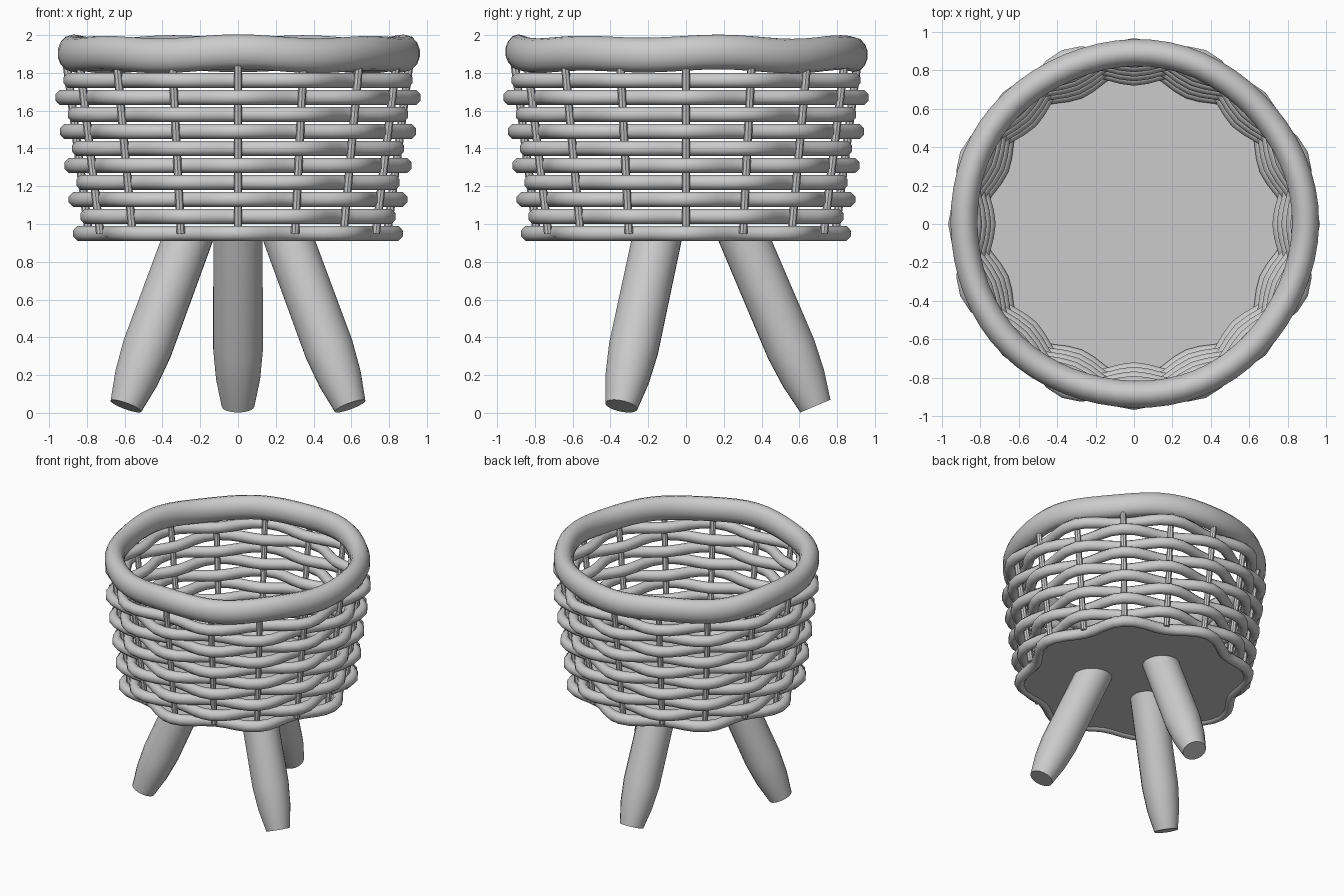
import bpy, bmesh, math
from mathutils import Vector

cube = bpy.data.objects.get("Cube")
if cube:
    bpy.data.objects.remove(cube, do_unlink=True)

grey = bpy.data.materials.new("plain grey")
grey.use_nodes = True
grey.diffuse_color = (0.6, 0.6, 0.6, 1)
grey.node_tree.nodes["Principled BSDF"].inputs["Base Color"].default_value = (0.6, 0.6, 0.6, 1)

STAKES = 16
ROWS = 10
ROW_STEP = 0.09
BASE_Z = 0.95
TAU = math.tau


def wall_radius(z):
    return 0.79 + 0.13 * (z - BASE_Z)


def weave_radius(row, a):
    # in and out of neighbouring stakes, reversed on every other row
    side = 1 if row % 2 == 0 else -1
    return wall_radius(BASE_Z + row * ROW_STEP) + side * 0.045 * math.cos(a * STAKES / 2)


def finish(name, bm, angle=40):
    bmesh.ops.recalc_face_normals(bm, faces=bm.faces)
    mesh = bpy.data.meshes.new(name)
    bm.to_mesh(mesh)
    bm.free()
    obj = bpy.data.objects.new(name, mesh)
    bpy.context.collection.objects.link(obj)
    mesh.materials.append(grey)
    bpy.ops.object.select_all(action="DESELECT")
    obj.select_set(True)
    bpy.context.view_layer.objects.active = obj
    bpy.ops.object.shade_smooth_by_angle(angle=math.radians(angle))
    return obj


def bridge(bm, loops, closed):
    n = len(loops[0])
    last = len(loops) if closed else len(loops) - 1
    for i in range(last):
        a, b = loops[i], loops[(i + 1) % len(loops)]
        for j in range(n):
            k = (j + 1) % n
            bm.faces.new((a[j], a[k], b[k], b[j]))


def hoop(name, radius, height, half_width, half_height, steps, sides):
    # closed ring whose radius and height vary with the angle
    bm = bmesh.new()
    loops = []
    for i in range(steps):
        a = TAU * i / steps
        loop = []
        for j in range(sides):
            t = TAU * (j + 0.5) / sides
            r = radius(a) + half_width * math.cos(t)
            loop.append(bm.verts.new((r * math.cos(a), r * math.sin(a),
                                      height(a) + half_height * math.sin(t))))
        loops.append(loop)
    bridge(bm, loops, True)
    return finish(name, bm, 60)


def rod(name, foot, top, stations, sides, flat_top=None):
    # round bar along an axis; stations are (distance from foot, radius)
    bm = bmesh.new()
    axis = (top - foot).normalized()
    across = axis.orthogonal().normalized()
    other = axis.cross(across)
    loops = []
    for d, r in stations:
        loops.append([bm.verts.new(foot + axis * d + r * (across * math.cos(TAU * j / sides)
                                   + other * math.sin(TAU * j / sides))) for j in range(sides)])
    if flat_top is not None:
        for v in loops[-1]:
            v.co += axis * ((flat_top - v.co.z) / axis.z)
    bridge(bm, loops, False)
    bm.faces.new(loops[0])
    bm.faces.new(loops[-1])
    return finish(name, bm)


# woven rows, the lowest one edging the floor
for row in range(ROWS):
    z = BASE_Z + row * ROW_STEP
    hoop("base_edge" if row == 0 else f"woven_row_{row}",
         lambda a: weave_radius(row, a), lambda a: z, 0.041, 0.042, 64, 8)

# upright stakes
for i in range(STAKES):
    a = TAU * i / STAKES
    out = Vector((math.cos(a), math.sin(a), 0))
    foot = out * wall_radius(BASE_Z) + Vector((0, 0, BASE_Z))
    top = out * wall_radius(1.88) + Vector((0, 0, 1.88))
    rod(f"stake_{i + 1}", foot, top, [(0, 0.022), ((top - foot).length, 0.022)], 8)

# thick uneven top rim
hoop("top_rim",
     lambda a: 0.888 + 0.005 * math.sin(5 * a + 1),
     lambda a: 1.9 + 0.008 * math.sin(7 * a) + 0.004 * math.cos(4 * a),
     0.072, 0.092, 64, 14)

# floor following the base edge
bm = bmesh.new()
layers = []
for z in (0.925, 0.95):
    layers.append([bm.verts.new((weave_radius(0, a) * math.cos(a), weave_radius(0, a) * math.sin(a), z))
                   for a in (TAU * i / 64 for i in range(64))])
bridge(bm, layers, False)
for layer in layers:
    bm.faces.new(layer)
finish("floor", bm)

# three splayed legs, narrowing toward the foot
for name, degrees in (("back_leg", 90), ("front_right_leg", 210), ("front_left_leg", 330)):
    a = math.radians(degrees)
    out = Vector((math.cos(a), math.sin(a), 0))
    foot = out * 0.685 + Vector((0, 0, 0.036))
    top = out * 0.305 + Vector((0, 0, 0.93))
    rod(name, foot, top, [(0, 0.087), (0.16, 0.118), (0.33, 0.133), (0.94, 0.131)], 20, 0.94)
